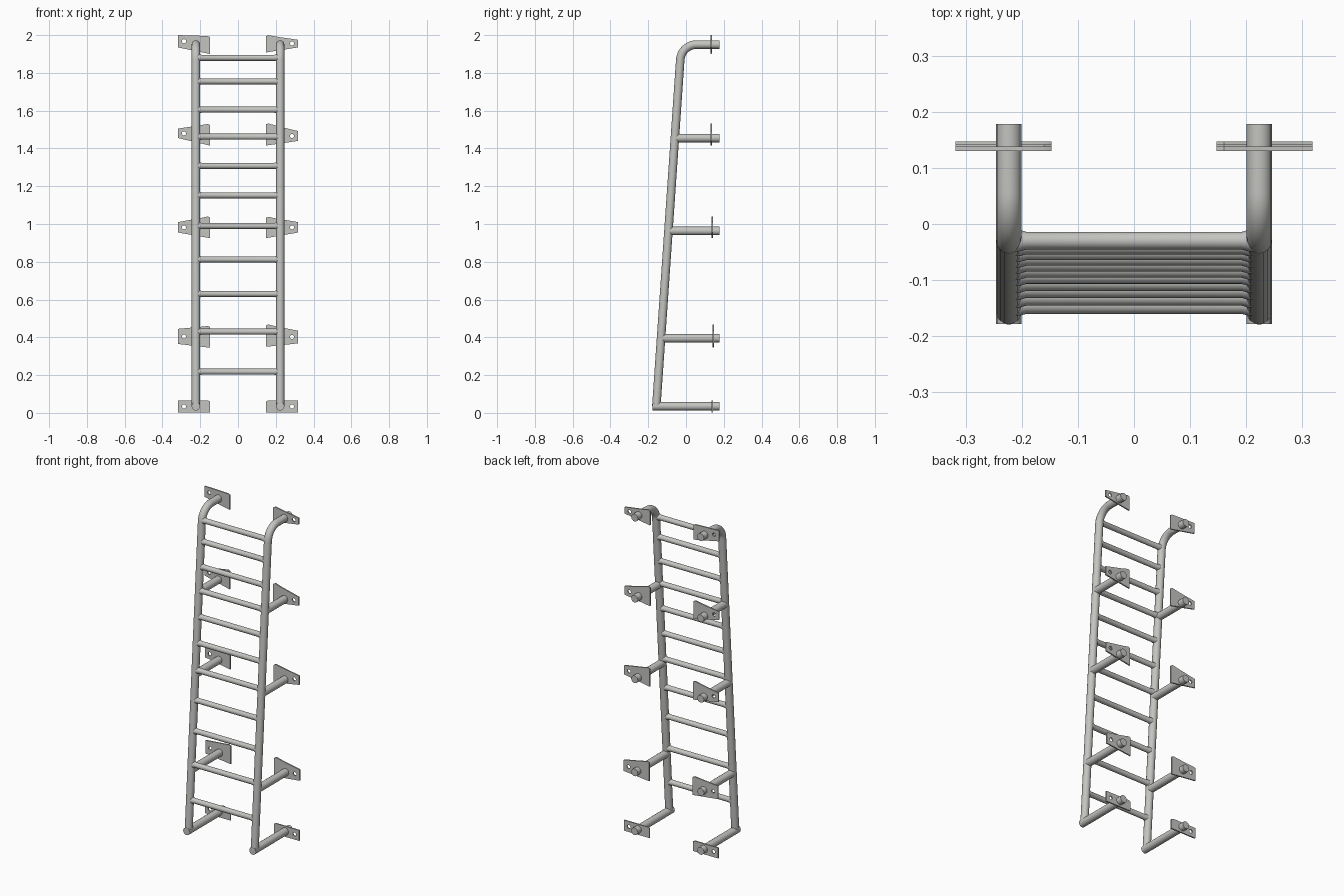
import bpy, math
from mathutils import Vector

if "Cube" in bpy.data.objects:
    bpy.data.objects.remove(bpy.data.objects["Cube"])

steel = bpy.data.materials.new("galvanised grey")
steel.diffuse_color = (0.55, 0.55, 0.53, 1)
steel.use_nodes = True
steel.node_tree.nodes["Principled BSDF"].inputs["Base Color"].default_value = steel.diffuse_color


def finish(name, curve, rot=(0, 0, 0), loc=(0, 0, 0)):
    """Turn a curve into a mesh object with sharp ends and smooth walls."""
    ob = bpy.data.objects.new(name, curve)
    bpy.context.collection.objects.link(ob)
    curve.materials.append(steel)
    ob.rotation_euler, ob.location = rot, loc
    bpy.ops.object.select_all(action='DESELECT')
    ob.select_set(True)
    bpy.context.view_layer.objects.active = ob
    bpy.ops.object.convert(target='MESH')
    bpy.ops.object.shade_smooth_by_angle(angle=math.radians(35))
    return bpy.context.view_layer.objects.active


def add_poly(curve, pts, cyclic=False, radii=None):
    s = curve.splines.new('POLY')
    s.points.add(len(pts) - 1)
    for i, p in enumerate(pts):
        s.points[i].co = (*p, 1)
        s.points[i].radius = radii[i] if radii else 1
    s.use_cyclic_u = cyclic


def tube(name, pts, r, radii=None):
    c = bpy.data.curves.new(name, 'CURVE')
    c.dimensions = '3D'
    c.bevel_depth = r
    c.bevel_resolution = 6
    c.use_fill_caps = True
    add_poly(c, pts, radii=radii)
    return finish(name, c)


def plate(name, outline, hole, y, tilt=0):
    c = bpy.data.curves.new(name, 'CURVE')
    c.dimensions = '2D'
    c.fill_mode = 'BOTH'
    c.extrude = 0.004
    add_poly(c, [(x, z, 0) for x, z in outline], True)
    add_poly(c, [(hole[0] + 0.011 * math.cos(a * math.tau / 20),
                  hole[1] + 0.011 * math.sin(a * math.tau / 20), 0) for a in range(20)], True)
    return finish(name, c, (math.pi / 2, 0, 0), (0, y, 0))


RX, R = 0.223, 0.0225


def rail_y(z):
    return -0.157 + 0.069 * (z - 0.035)


# Height of each standoff, plate y, then plate heights:
# outer bottom/top, inner bottom/top for the left and right sides
mounts = [
    (0.035, 0.140, (0.002, 0.066, 0.002, 0.066), (0.002, 0.066, 0.002, 0.066)),
    (0.395, 0.143, (0.365, 0.445, 0.345, 0.460), (0.368, 0.435, 0.350, 0.468)),
    (0.963, 0.138, (0.955, 1.010, 0.925, 1.040), (0.955, 1.010, 0.925, 1.038)),
    (1.455, 0.134, (1.455, 1.505, 1.415, 1.530), (1.440, 1.492, 1.415, 1.533)),
    (1.950, 0.134, (1.935, 2.000, 1.900, 1.995), (1.935, 1.975, 1.908, 2.000)),
]

for side, sx in (("left", -1), ("right", 1)):
    x = sx * RX
    # Leaning rail, bent back into the top standoff
    a = Vector((x, rail_y(1.87), 1.87))
    corner = Vector((x, rail_y(1.95), 1.95))
    b = Vector((x, corner.y + 0.08, 1.95))
    path = [Vector((x, rail_y(0.035), 0.035))]
    for i in range(13):
        t = i / 12
        # rational quadratic: close to a circular arc
        w0, w1, w2 = (1 - t) ** 2, 1.414 * t * (1 - t), t * t
        path.append((a * w0 + corner * w1 + b * w2) / (w0 + w1 + w2))
    path.append(Vector((x, 0.178, 1.95)))
    tube(side + "_rail", path, R)

    for i, (z, py, lz, rz) in enumerate(mounts):
        # Standoff tube
        if i < 4:
            y0 = -0.178 if i == 0 else rail_y(z)
            tube(f"{side}_standoff_{i}", [(x, y0, z), (x, 0.178, z)], R)
        # Wall plate with bolt hole
        ob, ot, ib, it = lz if sx < 0 else rz
        pts = [(sx * 0.318, ob), (sx * 0.318, ot), (sx * 0.2, it - 0.3 * (it - ot)),
               (sx * 0.160, it), (sx * 0.147, it - 0.006), (sx * 0.147, ib)]
        plate(f"{side}_wall_plate_{i}", pts, (sx * 0.286, (ob + ot) / 2), py)

# Rungs, with slightly flared weld ends
for i, z in enumerate((0.218, 0.43, 0.63, 0.812, 0.99, 1.152,
                       1.308, 1.462, 1.605, 1.755, 1.88)):
    y = rail_y(z)
    xs = (-RX, -0.203, -0.192, 0.192, 0.203, RX)
    tube(f"rung_{i}", [(x, y, z) for x in xs], 0.0158, (1.2, 1.2, 1, 1, 1.2, 1.2))
